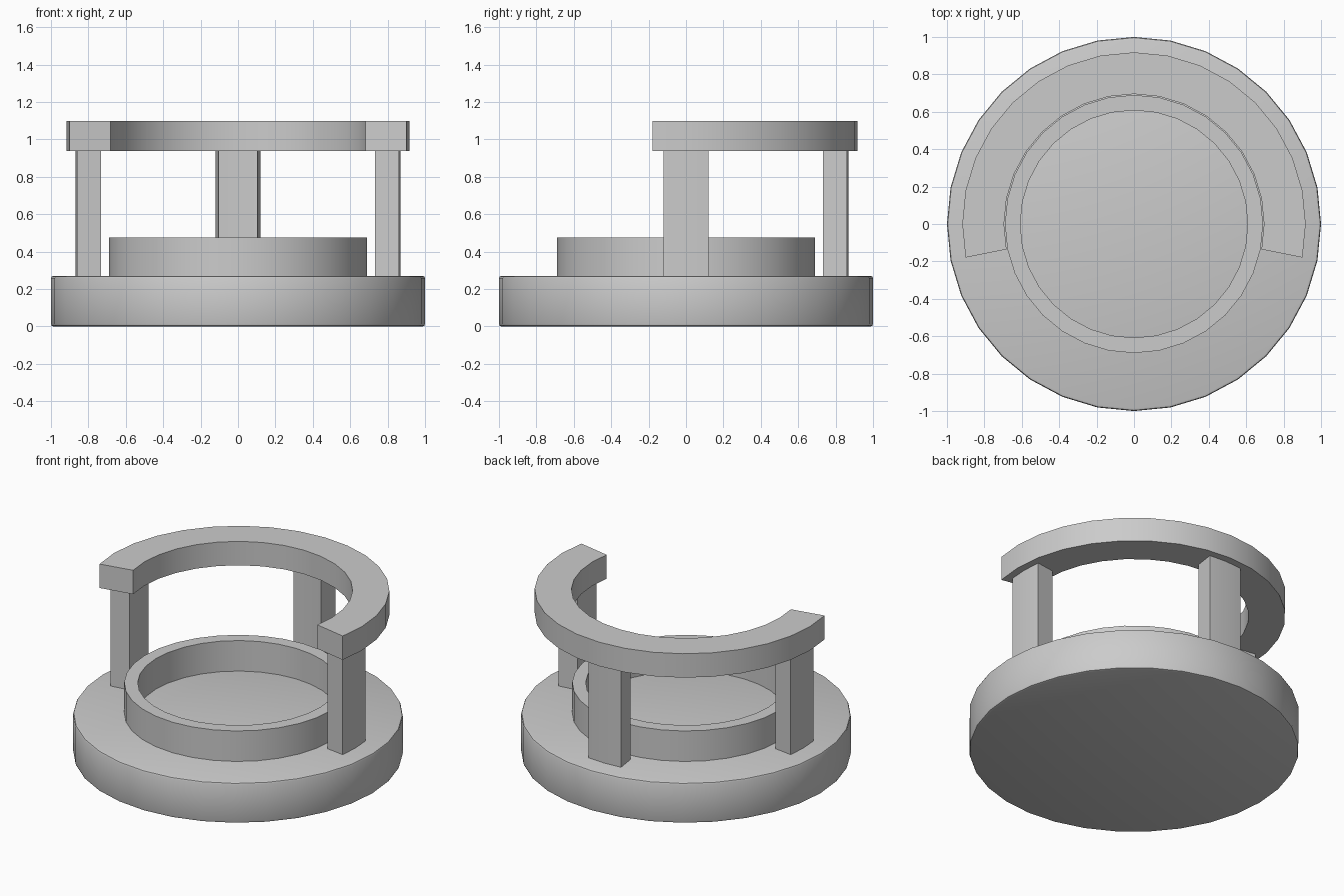
import bpy
from math import radians, cos, sin

if "Cube" in bpy.data.objects:
    bpy.data.objects.remove(bpy.data.objects["Cube"])


def lathe(name, profile, start=0, end=360, steps=32):
    """Sweep a closed (radius, z) profile around z; a partial sweep gets end caps."""
    full = end - start == 360
    count = steps if full else steps + 1
    n = len(profile)
    verts = []
    for i in range(count):
        a = radians(start + (end - start) * i / steps)
        verts += [(r * cos(a), r * sin(a), z) for r, z in profile]
    faces = []
    for i in range(steps):
        p, q = i * n, ((i + 1) % count) * n
        for j in range(n):
            k = (j + 1) % n
            faces.append((p + j, q + j, q + k, p + k))
    if not full:
        faces.append(tuple(range(n)))
        faces.append(tuple(reversed(range(steps * n, steps * n + n))))
    return finish(name, verts, faces)


def disc(name, profile, steps=32):
    """Solid of revolution from an open profile, closed by flat end caps."""
    n = len(profile)
    verts = [(r * cos(radians(360 * i / steps)), r * sin(radians(360 * i / steps)), z)
             for r, z in profile for i in range(steps)]
    faces = [(j * steps + i, j * steps + (i + 1) % steps,
              (j + 1) * steps + (i + 1) % steps, (j + 1) * steps + i)
             for j in range(n - 1) for i in range(steps)]
    faces.append(tuple(reversed(range(steps))))
    faces.append(tuple(range((n - 1) * steps, n * steps)))
    return finish(name, verts, faces)


def finish(name, verts, faces):
    mesh = bpy.data.meshes.new(name)
    mesh.from_pydata(verts, [], faces)
    mesh.update()
    ob = bpy.data.objects.new(name, mesh)
    bpy.context.collection.objects.link(ob)
    bpy.ops.object.select_all(action='DESELECT')
    ob.select_set(True)
    bpy.context.view_layer.objects.active = ob
    bpy.ops.object.shade_smooth_by_angle(angle=radians(30))
    return ob


def box_profile(r0, r1, z0, z1):
    return [(r0, z0), (r1, z0), (r1, z1), (r0, z1)]


# Round base with a small chamfer on both rims
disc("base", [(0.985, 0), (0.996, 0.004), (1, 0.015),
              (1, 0.258), (0.996, 0.267), (0.985, 0.271)])

# Low raised collar on the base
lathe("collar", box_profile(0.608, 0.69, 0.265, 0.475))

# Three wedge-shaped posts: right, back, left
for side, angle in (("right", 0), ("back", 90), ("left", 180)):
    lathe(side + "_post", box_profile(0.74, 0.868, 0.265, 0.94),
          angle - 8, angle + 8, 2)

# Open upper ring, gap to the front
lathe("upper_ring", box_profile(0.695, 0.918, 0.938, 1.098), -11.25, 191.25, 18)
